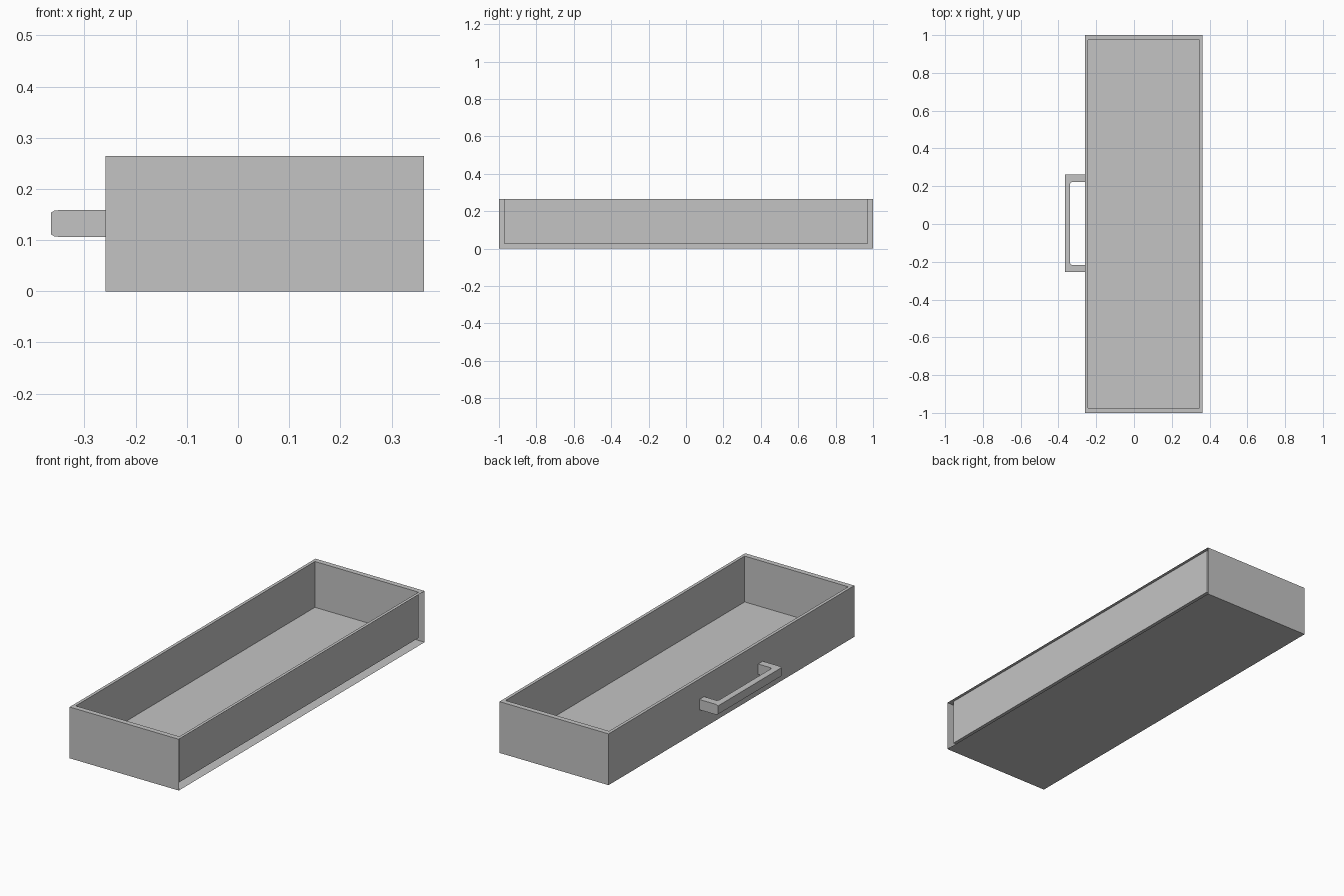
import bpy
import bmesh

cube = bpy.data.objects.get("Cube")
if cube:
    bpy.data.objects.remove(cube, do_unlink=True)

grey = bpy.data.materials.new("light_grey")
grey.use_nodes = True
colour = (0.55, 0.55, 0.55, 1)
grey.diffuse_color = colour
grey.node_tree.nodes["Principled BSDF"].inputs["Base Color"].default_value = colour


def finish(name, bm):
    mesh = bpy.data.meshes.new(name)
    bm.to_mesh(mesh)
    bm.free()
    mesh.materials.append(grey)
    obj = bpy.data.objects.new(name, mesh)
    bpy.context.collection.objects.link(obj)
    return obj


def ring(bm, x0, x1, y, z):
    return [bm.verts.new(p) for p in
            ((x0, -y, z), (x1, -y, z), (x1, y, z), (x0, y, z))]


# Drawer tray: thin outer shell, rim and inner basin; the outer +x side is open
BACK, FRONT, TOP = 0.363, -0.259, 0.264
bm = bmesh.new()
base = ring(bm, FRONT, BACK, 1.0, 0)
outer = ring(bm, FRONT, BACK, 1.0, TOP)
inner = ring(bm, FRONT + 0.016, BACK - 0.016, 0.973, TOP)
floor = ring(bm, FRONT + 0.016, BACK - 0.016, 0.973, 0.028)
bm.faces.new(base[::-1])
bm.faces.new(floor)
OPEN_SIDE = 1
for i in range(4):
    j = (i + 1) % 4
    if i != OPEN_SIDE:
        bm.faces.new((base[i], base[j], outer[j], outer[i]))
    bm.faces.new((outer[i], outer[j], inner[j], inner[i]))
    bm.faces.new((inner[i], inner[j], floor[j], floor[i]))
finish("drawer_tray", bm)

# Pull handle: U-shaped outline stacked in layers that round off its grip
GRIP = -0.365
CENTRE_Y, HALF, GAP, CHAMFER = 0.003, 0.258, 0.22, 0.008
layers = [(0.106, 0.018), (0.1075, 0.006), (0.111, 0),
          (0.154, 0), (0.1575, 0.006), (0.159, 0.018)]
bm = bmesh.new()
loops = []
for z, inset in layers:
    half = [(FRONT, HALF), (GRIP + inset, HALF)]
    hole = [(GRIP + 0.027, GAP - CHAMFER), (GRIP + 0.027 + CHAMFER, GAP), (FRONT, GAP)]
    outline = half + [(x, -y) for x, y in half[::-1]]
    outline += [(x, -y) for x, y in hole[::-1]] + hole
    loops.append([bm.verts.new((x, y + CENTRE_Y, z)) for x, y in outline])
bm.faces.new(loops[0])
bm.faces.new(loops[-1][::-1])
for low, high in zip(loops, loops[1:]):
    for i in range(len(low)):
        j = (i + 1) % len(low)
        bm.faces.new((low[i], high[i], high[j], low[j]))
bmesh.ops.recalc_face_normals(bm, faces=bm.faces[:])
finish("pull_handle", bm)
